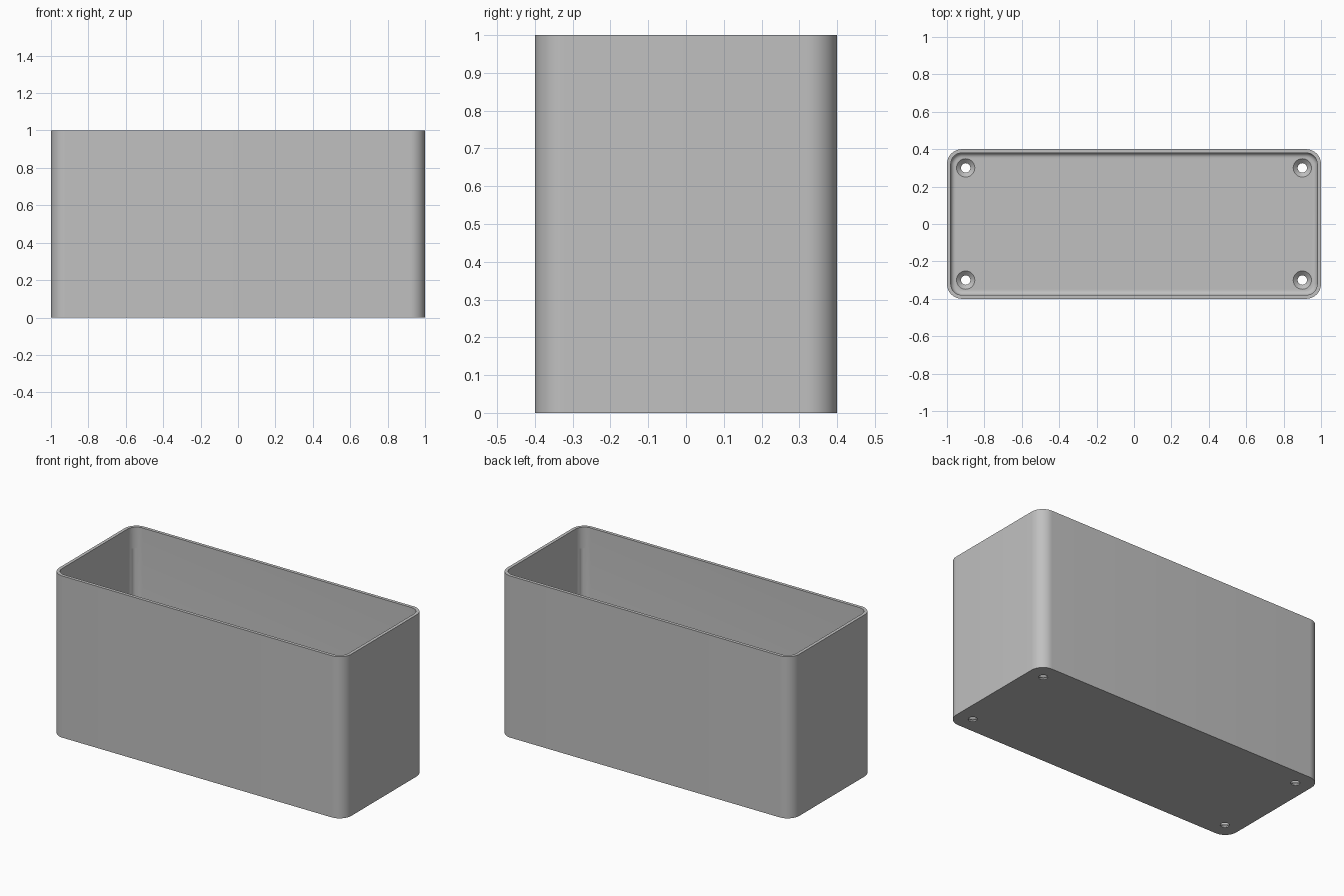
import bpy, bmesh, math

cube = bpy.data.objects.get("Cube")
if cube:
    bpy.data.objects.remove(cube, do_unlink=True)

GREY = (0.53, 0.53, 0.53, 1)
mat = bpy.data.materials.new("plain grey")
mat.use_nodes = True
mat.diffuse_color = GREY
mat.node_tree.nodes["Principled BSDF"].inputs["Base Color"].default_value = GREY

HALF_X, HALF_Y, HEIGHT = 1.0, 0.4, 1.0
CORNER, WALL, FLOOR, FILLET = 0.08, 0.02, 0.03, 0.025
STEPS = 12


def rounded_ring(bm, inset, z):
    """Ring of vertices along a rounded rectangle, inset from the outer wall."""
    r = CORNER - inset
    verts = []
    for i, (sx, sy) in enumerate([(1, 1), (-1, 1), (-1, -1), (1, -1)]):
        for k in range(STEPS + 1):
            a = math.pi / 2 * (i + k / STEPS)
            verts.append(bm.verts.new((sx * (HALF_X - CORNER) + r * math.cos(a),
                                       sy * (HALF_Y - CORNER) + r * math.sin(a), z)))
    return verts


def finish(bm, name):
    bmesh.ops.recalc_face_normals(bm, faces=bm.faces)
    mesh = bpy.data.meshes.new(name)
    bm.to_mesh(mesh)
    bm.free()
    obj = bpy.data.objects.new(name, mesh)
    bpy.context.collection.objects.link(obj)
    mesh.materials.append(mat)
    return obj


# Open box: outer wall, rim, inner wall, floor fillet
bm = bmesh.new()
levels = [(0, 0), (0, HEIGHT), (WALL, HEIGHT)]
for k in range(7):
    a = math.pi / 2 * k / 6
    levels.append((WALL + FILLET * (1 - math.cos(a)), FLOOR + FILLET * (1 - math.sin(a))))
rings = [rounded_ring(bm, inset, z) for inset, z in levels]
for low, high in zip(rings, rings[1:]):
    for i in range(len(low)):
        j = (i + 1) % len(low)
        bm.faces.new((low[i], low[j], high[j], high[i]))
bm.faces.new(rings[0])
bm.faces.new(rings[-1])
box = finish(bm, "open_box")


def turned_cutter(name, profile, x, y):
    """Round cutter from (radius, height) pairs."""
    bm = bmesh.new()
    count = 32
    loops = [[bm.verts.new((x + r * math.cos(math.tau * i / count),
                            y + r * math.sin(math.tau * i / count), z))
              for i in range(count)] for r, z in profile]
    for low, high in zip(loops, loops[1:]):
        for i in range(count):
            j = (i + 1) % count
            bm.faces.new((low[i], low[j], high[j], high[i]))
    bm.faces.new(loops[0])
    bm.faces.new(loops[-1])
    obj = finish(bm, name)
    obj.hide_render = True
    return obj


# Countersunk screw holes in the floor, with shallow driver reliefs in the corners
cutters = []
for sx in (-1, 1):
    for sy in (-1, 1):
        cutters.append(turned_cutter("screw_hole_cutter",
                                     [(0.025, -0.05), (0.025, 0.008), (0.049, FLOOR), (0.049, 0.1)],
                                     sx * 0.9, sy * 0.3))
        cutters.append(turned_cutter("corner_relief_cutter", [(0.025, 0.08), (0.025, 0.87)],
                                     sx * 0.9475, sy * 0.3475))
bpy.context.view_layer.objects.active = box
for cutter in cutters:
    mod = box.modifiers.new("cut", 'BOOLEAN')
    mod.operation = 'DIFFERENCE'
    mod.solver = 'EXACT'
    mod.object = cutter
    bpy.ops.object.modifier_apply(modifier=mod.name)
for cutter in cutters:
    bpy.data.objects.remove(cutter, do_unlink=True)

# Smooth rounded corners, keep the rim and hole edges sharp
bpy.ops.object.select_all(action='DESELECT')
box.select_set(True)
bpy.context.view_layer.objects.active = box
bpy.ops.object.shade_smooth_by_angle(angle=math.radians(30))
